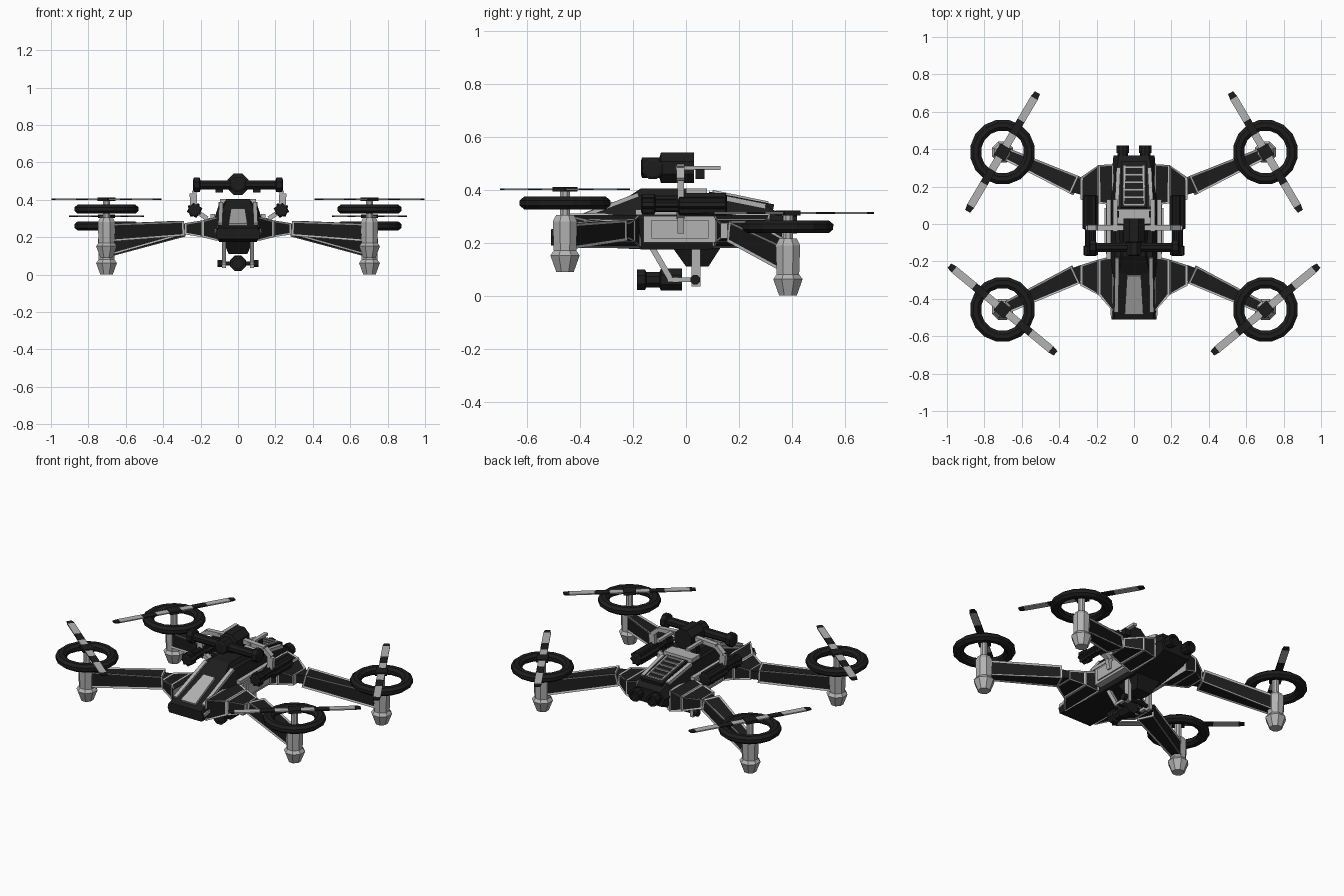
import bpy, bmesh, math
from mathutils import Vector as V

if "Cube" in bpy.data.objects:
    bpy.data.objects.remove(bpy.data.objects["Cube"])


def material(name, c):
    m = bpy.data.materials.new(name)
    m.diffuse_color = (c, c, c, 1)
    m.use_nodes = True
    m.node_tree.nodes["Principled BSDF"].inputs["Base Color"].default_value = m.diffuse_color
    return m


BLACK, GREY = material("black", 0.012), material("grey", 0.45)


def loft(name, rings, mat, mirror=False, loop=False, inset=0, depth=-0.004):
    """Skin a list of point rings; inset > 0 sinks a black panel in each side."""
    bm = bmesh.new()
    rs = [[bm.verts.new(p) for p in r] for r in rings]
    n, sides = len(rs[0]), []
    for a, b in zip(rs, rs[1:] + ([rs[0]] if loop else [])):
        for i in range(n):
            j = (i + 1) % n
            sides.append(bm.faces.new((a[i], a[j], b[j], b[i])))
    if not loop:
        bm.faces.new(rs[0])
        bm.faces.new(rs[-1])
    bmesh.ops.recalc_face_normals(bm, faces=bm.faces)
    if inset:
        bmesh.ops.inset_individual(bm, faces=sides, thickness=inset, depth=depth)
        for f in sides:
            f.material_index = 1
    me = bpy.data.meshes.new(name)
    bm.to_mesh(me)
    bm.free()
    me.materials.append(mat)
    me.materials.append(BLACK)
    ob = bpy.data.objects.new(name, me)
    bpy.context.collection.objects.link(ob)
    if mirror:
        ob.modifiers.new("mirror", 'MIRROR')
    return ob


def beam(name, p, q, w, h, mat, mirror=False, w2=None, h2=None, inset=0):
    """Rectangular bar from p to q, w across and h up, may taper."""
    p, q = V(p), V(q)
    d = (q - p).normalized()
    s = d.cross(V((0, 1, 0) if abs(d.z) > 0.9 else (0, 0, 1))).normalized()
    u = s.cross(d)
    rings = [[c + s * a * x / 2 + u * b * y / 2
              for x, y in ((-1, -1), (1, -1), (1, 1), (-1, 1))]
             for c, a, b in ((p, w, h), (q, w2 or w, h2 or h))]
    return loft(name, rings, mat, mirror, inset=inset)


def box(name, x, y, z, mat, mirror=False, inset=0):
    rings = [[(a, y[0], z[0]), (a, y[1], z[0]), (a, y[1], z[1]), (a, y[0], z[1])] for a in x]
    return loft(name, rings, mat, mirror)


def lathe(name, prof, origin, axis, n, mat, mirror=False, loop=False, tooth=1):
    """Turn (radius, height) points about an axis; tooth < 1 gives flutes."""
    q = V((0, 0, 1)).rotation_difference(V(axis))
    rings = []
    for r, t in prof:
        ring = []
        for i in range(n):
            a = 2 * math.pi * (i + 0.5) / n
            k = r * (tooth if i % 2 else 1)
            ring.append(V(origin) + q @ V((k * math.cos(a), k * math.sin(a), t)))
        rings.append(ring)
    return loft(name, rings, mat, mirror, loop)


def sect(y, b, m, t, z0, z1, z2):
    half = [(b, z0), (m, z1), (t, z2)]
    return [(x, y, z) for x, z in half] + [(-x, y, z) for x, z in half[::-1]]


# fuselage, belly and roof
loft("fuselage", [sect(-.51, .11, .12, .105, .19, .22, .25),
                  sect(-.17, .10, .13, .10, .175, .29, .38),
                  sect(.09, .10, .13, .10, .175, .29, .38),
                  sect(.31, .09, .115, .09, .2, .27, .335),
                  sect(.365, .09, .11, .08, .22, .27, .305)], BLACK)
loft("belly_keel", [[(-.08, -.05, .18), (.08, -.05, .18), (.08, .13, .18), (-.08, .13, .18)],
                    [(-.05, 0, .11), (.05, 0, .11), (.05, .085, .11), (-.05, .085, .11)]], BLACK)
loft("roof_cap", [[(-.085, -.27, .34), (.085, -.27, .34), (.085, .0, .37), (-.085, .0, .37)],
                  [(-.06, -.17, .405), (.06, -.17, .405), (.06, 0, .405), (-.06, 0, .405)]], BLACK)
box("roof_plate", (-.095, .095), (0, .08), (.37, .405), GREY)
beam("nose_plate", (0, -.48, .264), (0, -.275, .345), .10, .02, GREY, w2=.075)
beam("nose_trim", (.095, -.47, .268), (.09, -.18, .38), .022, .018, GREY, True)
beam("nose_side_trim", (.118, -.5, .225), (.128, -.18, .288), .012, .02, GREY, True)
beam("tail_trim", (.093, .09, .38), (.083, .3, .338), .022, .018, GREY, True)

# rear radiator following the sloping tail roof
slope = lambda y: .39 - (y - .09) * .045 / .22
beam("radiator_base", (0, .085, .378), (0, .33, .33), .14, .03, BLACK)
beam("radiator_rail", (.055, .1, slope(.1)), (.05, .31, slope(.31)), .01, .022, GREY, True)
for i in range(6):
    y = .105 + i * .04
    beam("radiator_slat", (-.053, y, slope(y)), (.053, y, slope(y)), .01, .022, GREY)
lathe("exhaust_nozzle", [(.03, 0), (.03, .04), (.036, .04), (.036, .08), (.024, .08), (.024, .05)],
      (.06, .34, .27), (0, 1, 0), 10, BLACK, True)

# side hatches
box("side_hatch", (.1, .15), (-.16, .11), (.2, .3), GREY, True)
box("hatch_panel", (.15, .158), (-.13, .085), (.215, .285), GREY, True)
beam("hatch_rail", (.135, -.19, .315), (.135, .13, .315), .025, .02, GREY, True)


# shoulders, arms and rotors
def wing_root(name, steps):
    loft(name, [[(x, a, c), (x, b, c), (x, b, d), (x, a, d)] for x, a, b, c, d in steps],
         GREY, True, inset=.012)


wing_root("front_shoulder", [(.11, -.47, -.17, .18, .31), (.19, -.38, -.19, .2, .29),
                             (.285, -.33, -.22, .215, .275)])
wing_root("rear_shoulder", [(.11, .1, .32, .18, .31), (.19, .11, .315, .2, .29),
                            (.285, .13, .25, .215, .275)])


def rotor(tag, y, lift, root, end, angle):
    x = .703
    beam(tag + "_arm_joint", (.27, root[1] * .95, .245), (.33, root[1] * 1.03, .245),
         .08, .05, BLACK, True)
    beam(tag + "_arm", root, end, .105, .08, GREY, True, .065, .095, inset=.014)
    # motor pod doubling as landing foot
    lathe(tag + "_motor_pod", [(.036, 0), (.06, .062), (.046, .08), (.05, .19), (.036, .215)],
          (x, y, lift), (0, 0, 1), 8, GREY, True)
    lathe(tag + "_rotor_shaft", [(.02, .2), (.02, .31)], (x, y, lift), (0, 0, 1), 8, GREY, True)
    lathe(tag + "_rotor_ring", [(.145 + .032 * math.cos(a * math.pi / 4 + .39),
                                 .026 * math.sin(a * math.pi / 4 + .39)) for a in range(8)],
          (x, y, lift + .26), (0, 0, 1), 16, BLACK, True, True)
    # striped propeller
    zp, d = lift + .312, V((math.cos(angle), math.sin(angle), 0))
    c = V((x, y, zp))
    beam(tag + "_prop_hub", c - d * .035, c + d * .035, .065, .018, BLACK, True)
    stripes = ((.03, .11, GREY), (.11, .195, BLACK), (.195, .335, GREY), (.335, .368, BLACK))
    for s in (-1, 1):
        for a, b, m in stripes:
            beam(tag + "_prop_blade", c + d * s * a, c + d * s * b, .042, .007, m, True,
                 .03 if b > .36 else None)


rotor("front", -.457, .09, (.31, -.27, .247), (.685, -.447, .225), math.radians(39.5))
rotor("rear", .385, .0, (.31, .205, .243), (.685, .375, .148), math.radians(120.5))

# fluted side tubes and their brackets
lathe("side_tube", [(.028, -.17), (.04, -.165), (.04, -.12), (.03, -.115), (.03, -.03),
                    (.043, -.025), (.043, .15), (.03, .155)],
      (.232, 0, .345), (0, 1, 0), 16, BLACK, True, tooth=.78)
path = [(.15, -.02, .24), (.165, -.02, .3), (.235, -.02, .345), (.24, -.02, .435),
        (.195, -.02, .475), (.05, -.02, .485)]
for p, q in zip(path, path[1:]):
    beam("sensor_strut", p, q, .038 if abs(p[0] - q[0]) < .02 else .03, .025, GREY, True)
beam("sensor_prong", (.1, -.04, .482), (.1, .13, .482), .022, .016, GREY, True)
box("prong_clamp", (.08, .12), (.035, .07), (.44, .478), BLACK, True)

# upper sensor: cross bar and central camera
lathe("sensor_bar", [(.03, -.24), (.042, -.235), (.042, -.205), (.026, -.2), (.026, .2),
                     (.042, .205), (.042, .235), (.03, .24)],
      (0, -.125, .48), (1, 0, 0), 8, BLACK)
lathe("sensor_camera", [(.03, -.17), (.042, -.165), (.042, -.1), (.062, -.095), (.062, .03)],
      (0, 0, .483), (0, 1, 0), 8, BLACK)

# lower gimbal camera
lathe("gimbal_camera", [(.028, -.17), (.028, -.185), (.042, -.185), (.042, -.155), (.031, -.15),
                        (.031, -.1), (.045, -.095), (.045, -.015)],
      (0, 0, .06), (0, 1, 0), 8, BLACK)
lathe("gimbal_axle", [(.02, -.11), (.02, -.085), (.012, -.085), (.012, .085), (.02, .085), (.02, .11)],
      (0, .035, .06), (1, 0, 0), 8, BLACK)
beam("gimbal_brace", (.075, -.13, .185), (.075, -.06, .065), .022, .022, GREY, True)
beam("gimbal_link", (.075, -.07, .06), (.075, .04, .06), .02, .016, GREY, True)
beam("gimbal_hanger", (.075, .037, .035), (.075, .037, .185), .022, .034, GREY, True)
beam("gimbal_yoke", (0, -.04, .06), (.08, -.04, .06), .02, .02, BLACK, True)
